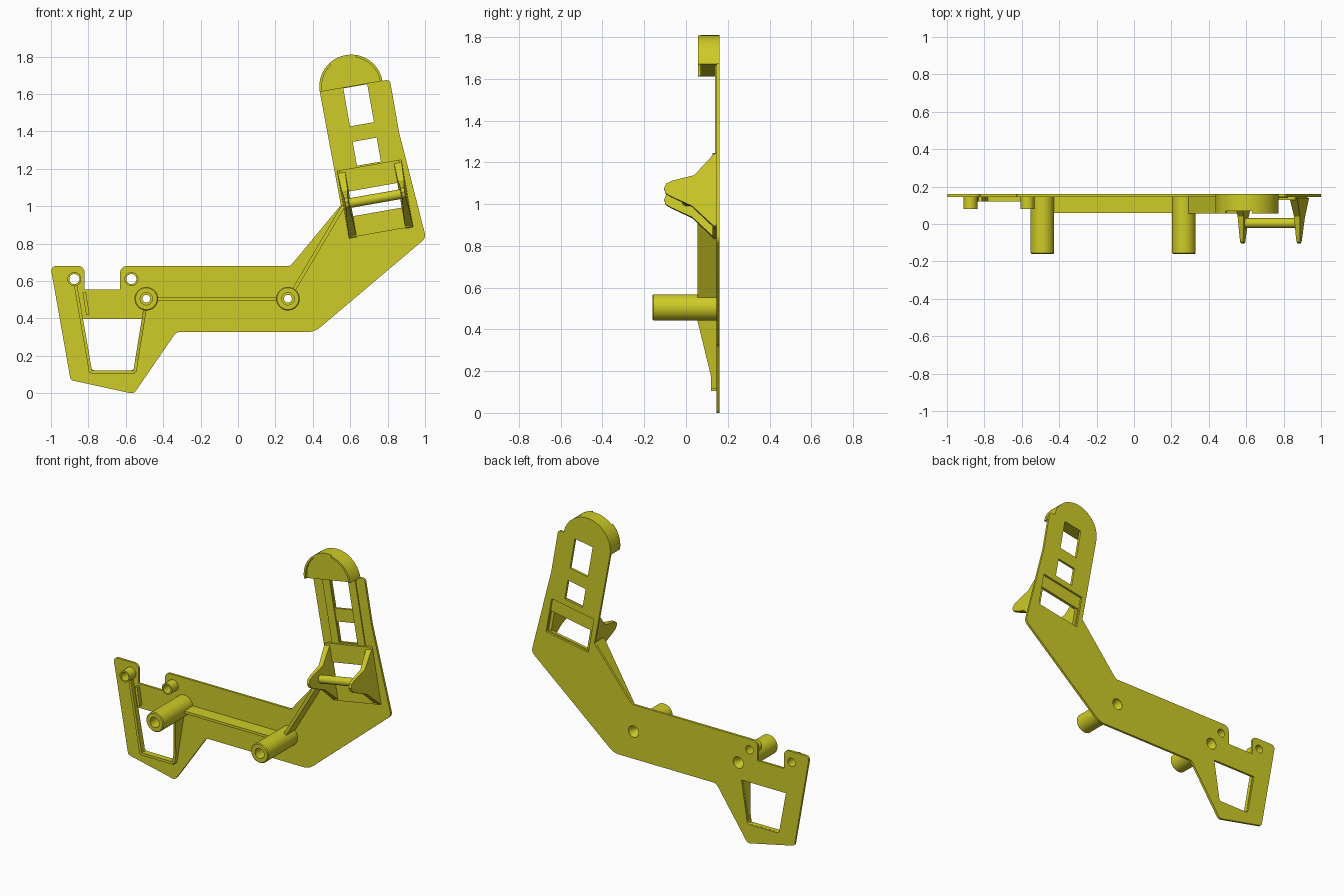
import bpy, bmesh, math
from mathutils import Vector

if "Cube" in bpy.data.objects:
    bpy.data.objects.remove(bpy.data.objects["Cube"])

mat = bpy.data.materials.new("yellow_plastic")
mat.diffuse_color = (0.62, 0.60, 0.02, 1)
mat.use_nodes = True
mat.node_tree.nodes["Principled BSDF"].inputs["Base Color"].default_value = mat.diffuse_color
TILT = math.radians(10)
BACK, FACE = 0.16, 0.145            # rear and front of the base plate


def finish(name, bm):
    bmesh.ops.remove_doubles(bm, verts=bm.verts, dist=1e-5)
    bmesh.ops.recalc_face_normals(bm, faces=bm.faces)
    me = bpy.data.meshes.new(name)
    bm.to_mesh(me)
    bm.free()
    me.materials.append(mat)
    ob = bpy.data.objects.new(name, me)
    bpy.context.collection.objects.link(ob)
    bpy.ops.object.select_all(action='DESELECT')
    ob.select_set(True)
    bpy.context.view_layer.objects.active = ob
    bpy.ops.object.shade_smooth_by_angle(angle=math.radians(30))
    return ob


def tilt(u, v):
    """Handle coordinates (centred on the buckle) to world x, z."""
    c, s = math.cos(TILT), math.sin(TILT)
    return (0.733 + u * c - v * s, 1.04 + u * s + v * c)


def arc(cx, cz, r, a0, a1, n=24):
    return [(cx + r * math.cos(math.radians(a0 + (a1 - a0) * i / n)),
             cz + r * math.sin(math.radians(a0 + (a1 - a0) * i / n))) for i in range(n + 1)]


def circle(cx, cz, r, n=32):
    return arc(cx, cz, r, 0, 360, n)[:-1]


def box_uv(u0, u1, v0, v1):
    return [tilt(u0, v0), tilt(u1, v0), tilt(u1, v1), tilt(u0, v1)]


def rounded(pts, n=6):
    """Fillet the corners that carry a radius as third value."""
    out = []
    for i, p in enumerate(pts):
        r = p[2] if len(p) > 2 else 0
        b = Vector(p[:2])
        if not r:
            out.append(tuple(b))
            continue
        a = (Vector(pts[i - 1][:2]) - b).normalized()
        c = (Vector(pts[(i + 1) % len(pts)][:2]) - b).normalized()
        half = a.angle(c) / 2
        t = r / math.tan(half)
        centre = b + (a + c).normalized() * (r / math.sin(half))
        s, e = b + a * t - centre, b + c * t - centre
        for k in range(n + 1):
            d = s.lerp(e, k / n).normalized() * r
            out.append(tuple(centre + d))
    return out


def prism(name, loops, y0, y1):
    """Extrude an x-z outline (further loops are holes) from y0 to y1."""
    cu = bpy.data.curves.new(name + "_profile", 'CURVE')
    cu.dimensions, cu.fill_mode, cu.extrude = '2D', 'BOTH', (y1 - y0) / 2
    for loop in loops:
        sp = cu.splines.new('POLY')
        sp.points.add(len(loop) - 1)
        for q, (x, z) in zip(sp.points, loop):
            q.co = (x, z, 0, 1)
        sp.use_cyclic_u = True
    tmp = bpy.data.objects.new("profile", cu)
    bpy.context.collection.objects.link(tmp)
    me = tmp.evaluated_get(bpy.context.evaluated_depsgraph_get()).to_mesh()
    bm = bmesh.new()
    bm.from_mesh(me)
    bpy.data.objects.remove(tmp)
    for v in bm.verts:
        x, z, d = v.co
        v.co = (x, (y0 + y1) / 2 - d, z)
    return finish(name, bm)


def hull(name, pts):
    bm = bmesh.new()
    for p in pts:
        bm.verts.new(p)
    bmesh.ops.convex_hull(bm, input=bm.verts)
    return finish(name, bm)


def rib(name, a, b, ya, yb, w=0.017):
    """Thin wall on the plate whose front edge runs from ya to yb."""
    d = (Vector(b) - Vector(a)).normalized() * (w / 2)
    pts = []
    for (x, z), y in ((a, ya), (b, yb)):
        for s in (-1, 1):
            for yy in (y, FACE + 0.003):
                pts.append((x - s * d.y, yy, z + s * d.x))
    return hull(name, pts)


def lathe(name, cx, cz, profile, n=40):
    """Revolve a closed (radius, y) profile around a y-parallel axis."""
    bm = bmesh.new()
    rings = [[bm.verts.new((cx + r * math.cos(2 * math.pi * i / n), y,
                            cz + r * math.sin(2 * math.pi * i / n))) for i in range(n)]
             for r, y in profile]
    for j, ring in enumerate(rings):
        nxt = rings[(j + 1) % len(rings)]
        for i in range(n):
            k = (i + 1) % n
            bm.faces.new((ring[i], ring[k], nxt[k], nxt[i]))
    return finish(name, bm)


# Base plate with all its openings
dome_c = (0.605, 1.64)
dome = arc(*dome_c, 0.17, 190, 10)
outline = rounded([(-1.003, 0.68, 0.025), (-0.82, 0.68, 0.035), (-0.82, 0.555),
                   (-0.63, 0.555), (-0.63, 0.68, 0.035), (0.28, 0.68, 0.03), (0.55, 1.005)]
                  + dome
                  + [(0.812, 1.677, 0.02), (0.861, 1.396), (1.005, 0.83, 0.04),
                     (0.41, 0.327, 0.10), (-0.33, 0.327, 0.04), (-0.557, -0.004, 0.03),
                     (-0.895, 0.07, 0.02)])
grip = rounded([(-0.834, 0.397), (-0.513, 0.397), (-0.556, 0.122, 0.02), (-0.783, 0.122, 0.02)])
posts = [(-0.875, 0.61), (-0.57, 0.61)]
bosses = [(-0.49, 0.505), (0.267, 0.505)]
windows = [box_uv(-0.065, 0.065, 0.404, 0.61), box_uv(-0.065, 0.065, 0.19, 0.32)]
prism("base_plate", [outline, grip, box_uv(-0.155, 0.155, -0.08, 0.15)] + windows
      + [circle(*p, 0.027) for p in posts] + [circle(*p, 0.037) for p in bosses], FACE, BACK)

# Hollow mounting bosses and short posts
for i, p in enumerate(bosses):
    lathe(f"mounting_boss_{i}", *p, [(0.058, -0.16), (0.063, -0.155), (0.063, 0.15),
                                     (0.037, 0.15), (0.021, 0.11), (0.021, -0.08),
                                     (0.033, -0.08), (0.033, -0.16)])
for i, p in enumerate(posts):
    lathe(f"locating_post_{i}", *p, [(0.037, 0.08), (0.037, 0.15), (0.027, 0.15), (0.027, 0.08)])

# Stiffening ribs
rib("centre_rib", (-0.435, 0.505), (0.21, 0.505), 0.058, 0.058)
rib("diagonal_rib", (0.297, 0.55), (0.563, 1.0), 0.055, 0.055, 0.02)
rib("grip_rib_right", (-0.497, 0.45), (-0.542, 0.175), 0.053, 0.12)
rib("grip_rib_right_low", (-0.542, 0.175), (-0.551, 0.115), 0.12, 0.12)
rib("grip_rib_bottom", (-0.552, 0.114), (-0.788, 0.114), 0.12, 0.12)
rib("grip_rib_left", (-0.788, 0.112), (-0.868, 0.575), 0.12, 0.12)
rib("notch_rib", (-0.803, 0.42), (-0.822, 0.54), 0.12, 0.12, 0.018)

# Dome at the top of the handle, with a partial front rim
prism("dome", [dome], 0.07, FACE + 0.002)
for name, a0, a1 in (("left", 190, 133), ("right", 81, 10)):
    prism(f"dome_rim_{name}", [arc(*dome_c, 0.17, a0, a1) + arc(*dome_c, 0.157, a1, a0)],
          0.057, 0.072)

# Low raised rails either side of the handle windows
for name, s in (("left", -1), ("right", 1)):
    prism(f"handle_rail_{name}", [box_uv(*sorted((s * 0.068, s * 0.122)), 0.17, 0.615)],
          0.138, FACE + 0.002)

# Buckle pad, standing forward of the plate
pad = rounded([(*tilt(u, v), 0.02) for u, v in
               ((-0.168, -0.182), (0.168, -0.182), (0.168, 0.182), (-0.168, 0.182))])
prism("buckle_pad", [pad, box_uv(-0.152, 0.152, -0.072, 0.062)], 0.128, FACE + 0.002)

# Buckle arms: side profile (y, v), thinner toward the tip
side = [(0.14, 0.18), (0.04, 0.07), (-0.07, 0.043), (-0.095, 0.03), (-0.105, 0.008),
        (-0.097, -0.017), (-0.07, -0.033), (0.03, -0.08), (0.14, -0.185)]
for name, s in (("left", -1), ("right", 1)):
    bm = bmesh.new()
    rows = []
    for inner in (0, 1):
        row = []
        for y, v in side:
            half = 0.009 + 0.012 * (y + 0.105) / 0.245
            x, z = tilt(s * 0.153 + (half if inner else -half), v)
            row.append(bm.verts.new((x, y, z)))
        rows.append(row)
        bm.faces.new(row)
    for i in range(len(side)):
        k = (i + 1) % len(side)
        bm.faces.new((rows[0][i], rows[0][k], rows[1][k], rows[1][i]))
    bmesh.ops.triangulate(bm, faces=[f for f in bm.faces if len(f.verts) > 4])
    finish(f"buckle_arm_{name}", bm)

# Strap bar between the arms
ends = []
for u in (-0.153, 0.153):
    for i in range(24):
        a = 2 * math.pi * i / 24
        x, z = tilt(u, 0.026 * math.sin(a))
        ends.append((x, 0.005 + 0.026 * math.cos(a), z))
hull("strap_bar", ends)
